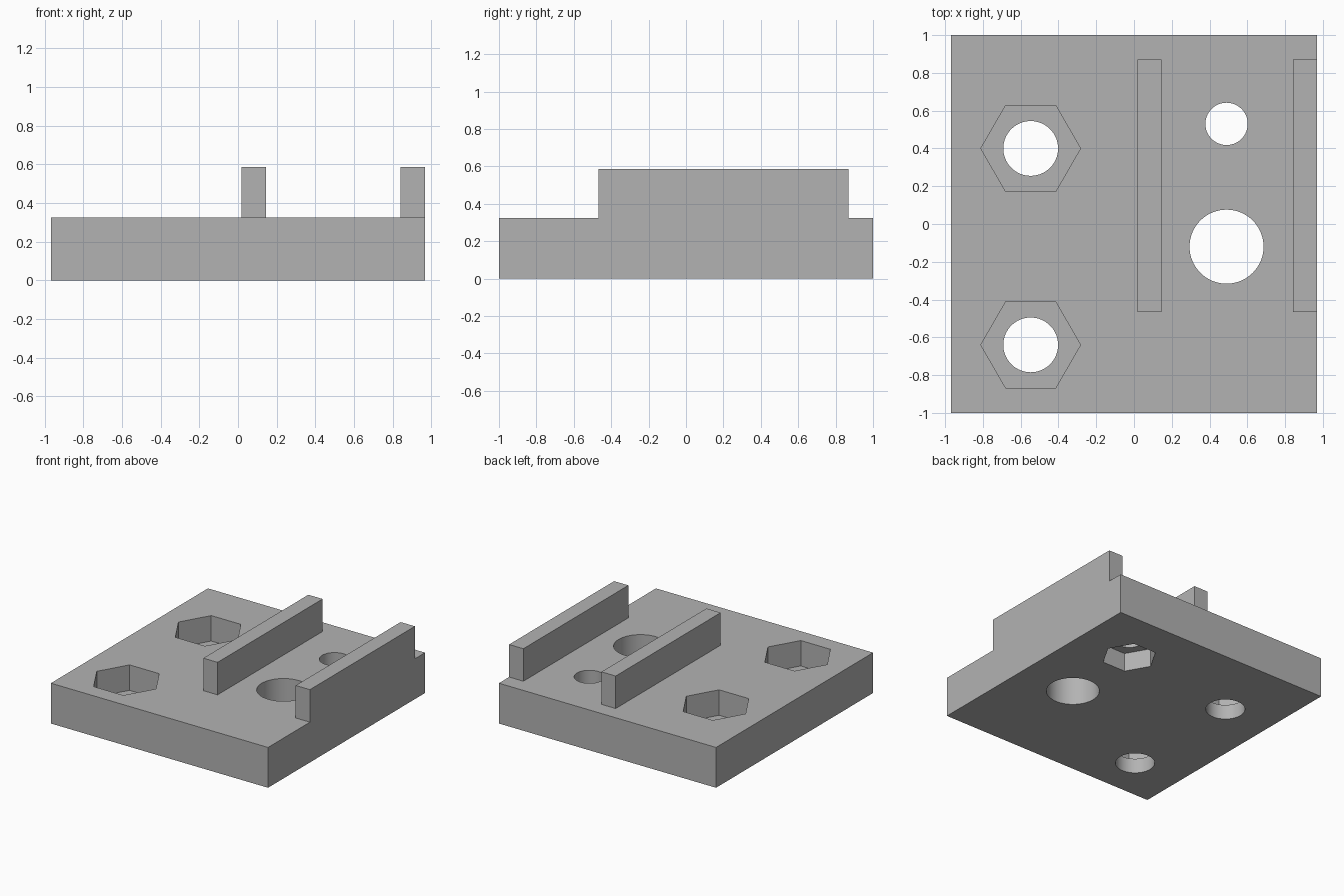
import bpy
import math

default = bpy.data.objects.get("Cube")
if default:
    bpy.data.objects.remove(default, do_unlink=True)

GREY = (0.45, 0.45, 0.45, 1)
grey = bpy.data.materials.new("plain grey")
grey.use_nodes = True
grey.diffuse_color = GREY
grey.node_tree.nodes["Principled BSDF"].inputs["Base Color"].default_value = GREY

THICK = 0.325      # plate thickness
HALF_X = 0.968     # half the plate width
OVER = 0.1         # how far cutters stick out of the plate


def box(name, low, high):
    """Box between two opposite corners."""
    bpy.ops.mesh.primitive_cube_add(size=1)
    obj = bpy.context.object
    obj.name = name
    obj.location = [(a + b) / 2 for a, b in zip(low, high)]
    obj.scale = [b - a for a, b in zip(low, high)]
    bpy.ops.object.transform_apply(location=True, rotation=False, scale=True)
    obj.data.materials.append(grey)
    return obj


def cut(target, x, y, radius, z0, z1, sides=64):
    """Cut an upright prism out of the target, with one corner towards +x."""
    bpy.ops.mesh.primitive_cylinder_add(
        vertices=sides, radius=radius, depth=z1 - z0,
        location=(x, y, (z0 + z1) / 2), rotation=(0, 0, math.pi / 2))
    cutter = bpy.context.object
    cutter.name = "hole_cutter"
    cutter.hide_render = True
    cutter.data.materials.append(grey)
    mod = target.modifiers.new("hole", 'BOOLEAN')
    mod.operation = 'DIFFERENCE'
    mod.solver = 'EXACT'
    mod.object = cutter
    bpy.context.view_layer.objects.active = target
    bpy.ops.object.modifier_apply(modifier=mod.name)
    bpy.data.objects.remove(cutter, do_unlink=True)


# Base plate
plate = box("base_plate", (-HALF_X, -1, 0), (HALF_X, 1, THICK))

# Two bolt holes with hexagonal nut pockets sunk from the top
for y in (-0.64, 0.40):
    cut(plate, -0.547, y, 0.145, -OVER, THICK + OVER)
    cut(plate, -0.547, y, 0.264, 0.12, THICK + OVER, sides=6)

# Large through hole, and small hole with a hexagonal pocket underneath
cut(plate, 0.49, -0.12, 0.196, -OVER, THICK + OVER)
cut(plate, 0.49, 0.53, 0.112, -OVER, THICK + OVER)
cut(plate, 0.49, 0.53, 0.205, -OVER, 0.15, sides=6)

# Smooth round walls, crisp edges
bpy.ops.object.select_all(action='DESELECT')
plate.select_set(True)
bpy.context.view_layer.objects.active = plate
bpy.ops.object.shade_smooth_by_angle(angle=math.radians(30))

# Two upright guide rails, the outer one flush with the plate side
for name, right_side in (("inner_rail", 0.145), ("outer_rail", HALF_X)):
    box(name, (right_side - 0.127, -0.467, THICK), (right_side, 0.87, 0.587))
